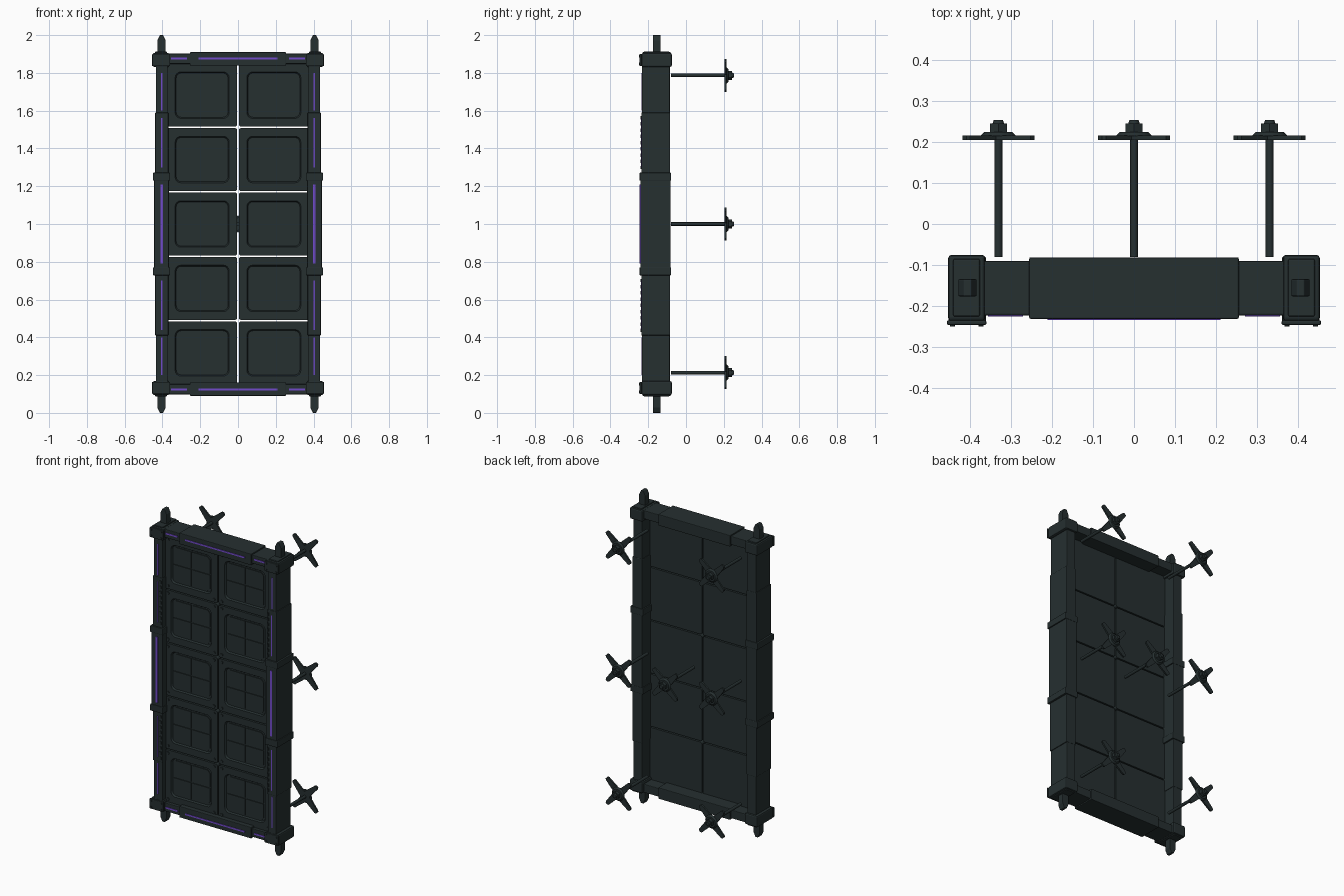
import bpy, bmesh, math
from mathutils import Vector, Matrix

cube = bpy.data.objects.get("Cube")
if cube:
    bpy.data.objects.remove(cube, do_unlink=True)


def material(name, rgb):
    m = bpy.data.materials.new(name)
    m.use_nodes = True
    m.diffuse_color = (*rgb, 1)
    bsdf = m.node_tree.nodes["Principled BSDF"]
    bsdf.inputs["Base Color"].default_value = (*rgb, 1)
    bsdf.inputs["Roughness"].default_value = 0.6
    return m


DARK = material("dark slate metal", (0.019, 0.029, 0.030))
GLOW = material("violet strip", (0.17, 0.07, 0.60))


def finish(name, bm, mat, bevel=0.0):
    bmesh.ops.recalc_face_normals(bm, faces=bm.faces)
    me = bpy.data.meshes.new(name)
    bm.to_mesh(me)
    bm.free()
    me.materials.append(mat)
    ob = bpy.data.objects.new(name, me)
    bpy.context.collection.objects.link(ob)
    if bevel:
        mod = ob.modifiers.new("Bevel", "BEVEL")
        mod.width = bevel
        mod.segments = 2
    return ob


def add_box(bm, x, y, z):
    """Box between (min, max) pairs on each axis."""
    size = [b - a for a, b in (x, y, z)]
    mid = [(a + b) / 2 for a, b in (x, y, z)]
    bmesh.ops.create_cube(bm, size=1, matrix=Matrix.Translation(mid) @ Matrix.Diagonal((*size, 1)))


def box(name, x, y, z, mat=DARK, bevel=0.004):
    bm = bmesh.new()
    add_box(bm, x, y, z)
    return finish(name, bm, mat, bevel)


def add_rod(bm, x, z, y0, y1, r0, r1, sides):
    """Cylinder or cone running along y."""
    mat = Matrix.Translation((x, (y0 + y1) / 2, z)) @ Matrix.Rotation(-math.pi / 2, 4, "X")
    bmesh.ops.create_cone(bm, cap_ends=True, segments=sides, radius1=r0, radius2=r1,
                          depth=y1 - y0, matrix=mat)


def add_prism(bm, pts, y0, y1):
    """Outline in x and z, extruded along y."""
    face = bm.faces.new([bm.verts.new((x, y0, z)) for x, z in pts])
    ext = bmesh.ops.extrude_face_region(bm, geom=[face])["geom"]
    bmesh.ops.translate(bm, vec=(0, y1 - y0, 0),
                        verts=[v for v in ext if isinstance(v, bmesh.types.BMVert)])


def rounded_rect(cx, cz, hw, hh, r, steps=4):
    pts = []
    for k, (sx, sz) in enumerate(((1, 1), (-1, 1), (-1, -1), (1, -1))):
        for i in range(steps + 1):
            a = math.pi / 2 * (k + i / steps)
            pts.append((cx + sx * (hw - r) + r * math.cos(a), cz + sz * (hh - r) + r * math.sin(a)))
    return pts


MID = 1.0  # centre height, used to mirror top and bottom


def span(lo, hi, s):
    """Offsets from the centre height, mirrored when s is -1."""
    a, b = MID + s * lo, MID + s * hi
    return (min(a, b), max(a, b))


def side(lo, hi, s):
    return (min(s * lo, s * hi), max(s * lo, s * hi))


# Side posts with stepped sleeves, bands, corner blocks and end spikes
for sx, word in ((1, "left"), (-1, "right")):
    box(f"{word}_post", side(0.372, 0.434, sx), (-0.233, -0.086), (0.1, 1.9))
    box(f"{word}_centre_sleeve", side(0.366, 0.444, sx), (-0.242, -0.081), (0.74, 1.26))
    box(f"{word}_centre_strip", side(0.397, 0.411, sx), (-0.245, -0.240), (0.79, 1.21), GLOW, 0)
    for sz, end in ((1, "upper"), (-1, "lower")):
        tag = f"{word}_{end}"
        box(f"{tag}_sleeve", side(0.369, 0.439, sx), (-0.236, -0.084), span(0.25, 0.59, sz))
        box(f"{tag}_band", side(0.36, 0.451, sx), (-0.246, -0.079), span(0.23, 0.272, sz))
        box(f"{tag}_thin_strip", side(0.401, 0.407, sx), (-0.239, -0.235), span(0.30, 0.56, sz), GLOW, 0)
        box(f"{tag}_end_strip", side(0.401, 0.407, sx), (-0.235, -0.231), span(0.60, 0.80, sz), GLOW, 0)

        # Row of small studs down the sleeve front
        bm = bmesh.new()
        for i in range(9):
            o = 0.29 + i * 0.033
            add_box(bm, side(0.376, 0.386, sx), (-0.242, -0.234), span(o, o + 0.018, sz))
        finish(f"{tag}_studs", bm, DARK)

        # Corner block with front plate and bolts
        box(f"{tag}_corner", side(0.362, 0.452, sx), (-0.236, -0.075), span(0.832, 0.905, sz), DARK, 0.008)
        box(f"{tag}_corner_cap", side(0.375, 0.44, sx), (-0.225, -0.085), span(0.85, 0.912, sz))
        box(f"{tag}_corner_plate", side(0.359, 0.455, sx), (-0.246, -0.234), span(0.836, 0.9, sz))
        bm = bmesh.new()
        for dx in (0.372, 0.442):
            for dz in (0.848, 0.888):
                add_rod(bm, sx * dx, MID + sz * dz, -0.249, -0.24, 0.006, 0.006, 8)
        finish(f"{tag}_corner_bolts", bm, DARK)

        bm = bmesh.new()
        prof = [(-0.022, 0.88), (0.022, 0.88), (0.022, 0.972), (0.009, 1.0), (-0.009, 1.0), (-0.022, 0.972)]
        add_prism(bm, [(sx * 0.405 + x, MID + sz * o) for x, o in prof], -0.176, -0.134)
        finish(f"{tag}_spike", bm, DARK, 0.003)

# Top and bottom rails with centre sleeves and strips
for sz, word in ((1, "top"), (-1, "bottom")):
    box(f"{word}_rail", (-0.38, 0.38), (-0.222, -0.09), span(0.848, 0.902, sz))
    box(f"{word}_rail_sleeve", (-0.255, 0.255), (-0.231, -0.081), span(0.838, 0.91, sz))
    box(f"{word}_centre_strip", (-0.21, 0.21), (-0.234, -0.229), span(0.872, 0.882, sz), GLOW, 0)
    for sx, hand in ((1, "left"), (-1, "right")):
        box(f"{word}_{hand}_strip", side(0.27, 0.355, sx), (-0.225, -0.22), span(0.872, 0.882, sz), GLOW, 0)

# Ten panels: framed recess, four inner tiles and corner bolts
FRONT, FLOOR, BACK = -0.202, -0.192, -0.166
PITCH = 0.341


def panel(name, sx, cz):
    cx, hw, hh = sx * 0.19, 0.186, PITCH / 2 - 0.004
    bm = bmesh.new()
    loops = []
    for y, w, h, r in ((BACK, hw, hh, 0.012), (FRONT, hw, hh, 0.012), (FRONT, 0.143, 0.123, 0.03),
                       (FLOOR, 0.137, 0.117, 0.026)):
        loops.append([bm.verts.new((x, y, z)) for x, z in rounded_rect(cx, cz, w, h, r)])
    bm.faces.new(loops[0])
    bm.faces.new(loops[-1])
    for a, b in zip(loops, loops[1:]):
        for i in range(len(a)):
            j = (i + 1) % len(a)
            bm.faces.new((a[i], a[j], b[j], b[i]))
    finish(name, bm, DARK)

    bm = bmesh.new()
    for tx in (-1, 1):
        for tz in (-1, 1):
            x, z = cx + tx * 0.0665, cz + tz * 0.0565
            # Inner tile with its outer corner cut off
            w, h, c = 0.063, 0.053, 0.018
            pts = [(-w, -h), (w, -h), (w, h - c), (w - c, h), (-w, h)]
            add_prism(bm, [(x + tx * px, z + tz * pz) for px, pz in pts], FLOOR - 0.005, FLOOR + 0.001)
            add_rod(bm, cx + tx * 0.163, cz + tz * 0.147, FRONT - 0.005, FRONT + 0.002, 0.009, 0.009, 8)
    finish(name + "_tiles", bm, DARK)


for row in range(5):
    for sx, word in ((1, "left"), (-1, "right")):
        panel(f"{word}_panel_{row + 1}", sx, MID + (row - 2) * PITCH)


# Rear anchors: a rod, a four-armed cross, a cone washer and a nut
def anchor(name, x, z):
    bm = bmesh.new()
    add_rod(bm, x, z, -0.08, 0.212, 0.0095, 0.0095, 12)
    pts = []
    for k in range(4):
        a = math.pi / 4 + k * math.pi / 2
        d = Vector((math.cos(a), math.sin(a)))
        n = Vector((-d.y, d.x))
        for p in (d * 0.026 - n * 0.018, d * 0.11 - n * 0.013, d * 0.117 - n * 0.007,
                  d * 0.117 + n * 0.007, d * 0.11 + n * 0.013):
            pts.append((x + p.x, z + p.y))
    add_prism(bm, pts, 0.204, 0.215)
    add_rod(bm, x, z, 0.214, 0.224, 0.044, 0.034, 16)
    add_rod(bm, x, z, 0.222, 0.244, 0.024, 0.024, 6)
    add_rod(bm, x, z, 0.242, 0.253, 0.015, 0.011, 12)
    ob = finish(name, bm, DARK)
    bpy.context.view_layer.objects.active = ob
    ob.select_set(True)
    bpy.ops.object.shade_smooth_by_angle(angle=math.radians(35))
    ob.select_set(False)


anchor("centre_anchor", 0, MID)
for sx, word in ((1, "left"), (-1, "right")):
    for sz, height in ((1, "upper"), (0, "middle"), (-1, "lower")):
        anchor(f"{word}_{height}_anchor", sx * 0.33, MID + sz * 0.787)
